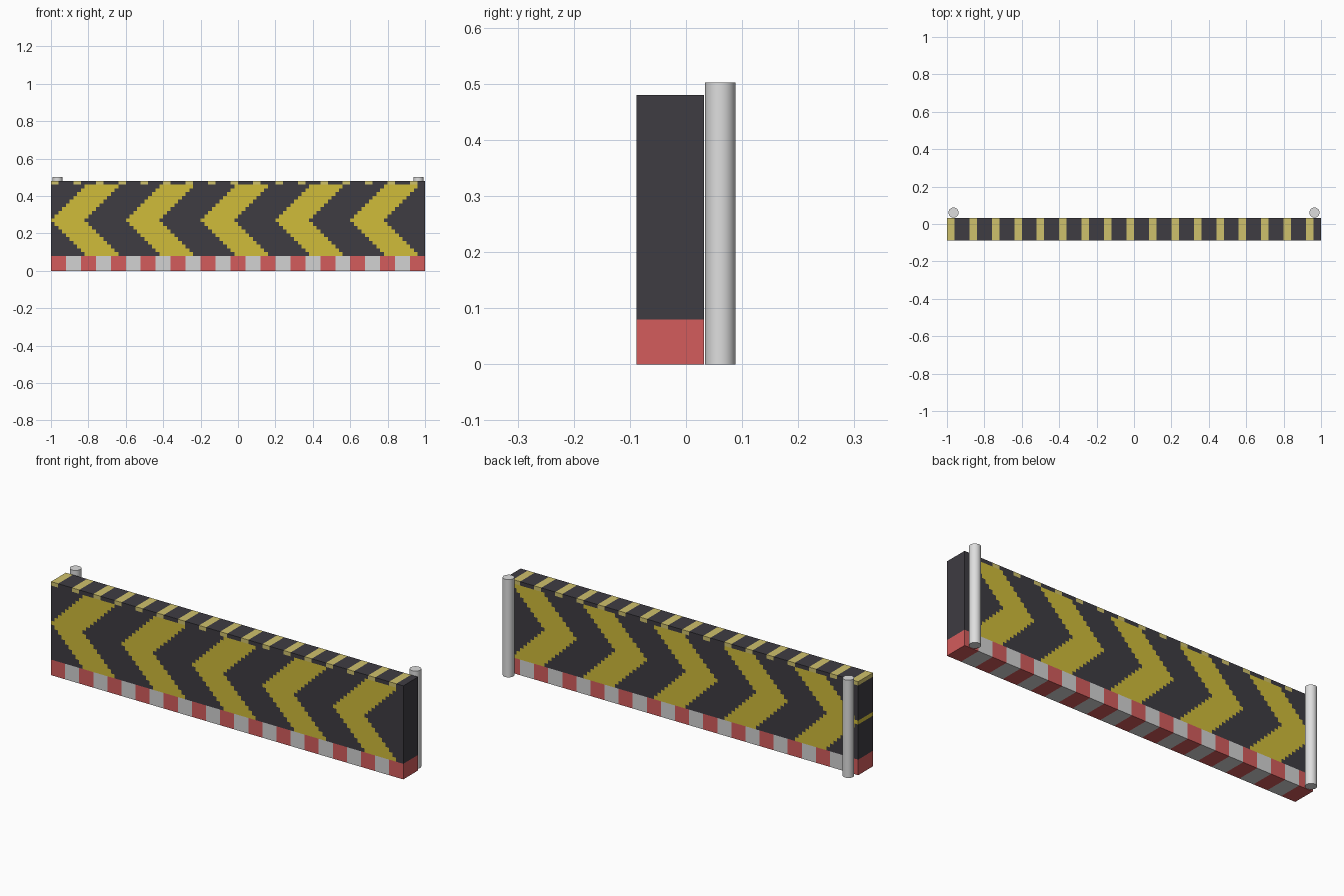
import bpy, bmesh
from mathutils import Vector

old = bpy.data.objects.get("Cube")
if old:
    bpy.data.objects.remove(old)


def material(name, rgb):
    m = bpy.data.materials.new(name)
    m.use_nodes = True
    color = [(c / 255 / 12.92) if c < 11 else ((c / 255 + 0.055) / 1.055) ** 2.4 for c in rgb] + [1]
    m.diffuse_color = color
    m.node_tree.nodes["Principled BSDF"].inputs["Base Color"].default_value = color
    return m


dark = material("charcoal", (62, 60, 66))
yellow = material("warning yellow", (208, 188, 58))
pale = material("pale yellow", (207, 193, 108))
red = material("soft red", (211, 92, 92))
white = material("off white", (210, 210, 210))
steel = material("light grey steel", (222, 222, 222))

FRONT, BACK = -0.088, 0.032


def striped_block(name, z0, z1, step, rows, mats, rule, open_top, open_bottom):
    """Box cut into a grid of cells; rule(column, row) picks each cell's colour."""
    bm = bmesh.new()
    bmesh.ops.create_cube(bm, size=1)
    for v in bm.verts:
        v.co = Vector((v.co.x * 2, FRONT if v.co.y < 0 else BACK, z0 if v.co.z < 0 else z1))
    columns = round(2 / step)
    height = (z1 - z0) / rows
    cuts = [(Vector((-1 + i * step, 0, 0)), Vector((1, 0, 0))) for i in range(1, columns)]
    cuts += [(Vector((0, 0, z0 + i * height)), Vector((0, 0, 1))) for i in range(1, rows)]
    for co, no in cuts:
        bmesh.ops.bisect_plane(bm, geom=bm.verts[:] + bm.edges[:] + bm.faces[:],
                               plane_co=co, plane_no=no)
    # Joints between stacked blocks stay open
    hidden = [f for f in bm.faces
              if (open_top and f.normal.z > 0.5) or (open_bottom and f.normal.z < -0.5)]
    bmesh.ops.delete(bm, geom=hidden, context='FACES')
    for f in bm.faces:
        c = f.calc_center_median()
        column = min(int((c.x + 1) / step + 0.001), columns - 1)
        row = min(int((c.z - z0) / height + 0.001), rows - 1)
        f.material_index = rule(column, row)
    mesh = bpy.data.meshes.new(name)
    bm.to_mesh(mesh)
    bm.free()
    for m in mats:
        mesh.materials.append(m)
    obj = bpy.data.objects.new(name, mesh)
    bpy.context.collection.objects.link(obj)


def chevron(column, row):
    return int((column - abs(row - 9)) % 20 < 9)


# Barrier: checked base, chevron panel, dashed top rail
striped_block("base_strip", 0, 0.08, 0.08, 1, [red, white],
              lambda c, r: c % 2, True, False)
striped_block("chevron_panel", 0.08, 0.46, 0.02, 19, [dark, yellow],
              chevron, True, True)
striped_block("top_rail", 0.46, 0.48, 0.04, 1, [dark, pale],
              lambda c, r: int(c % 3 == 0), False, True)

# Round posts behind both ends
for side, x in (("left", 0.965), ("right", -0.965)):
    bpy.ops.mesh.primitive_cylinder_add(vertices=32, radius=0.027, depth=0.502,
                                        location=(x, 0.061, 0.251))
    post = bpy.context.object
    post.name = side + "_post"
    post.data.materials.append(steel)
    bpy.ops.object.shade_smooth_by_angle()
